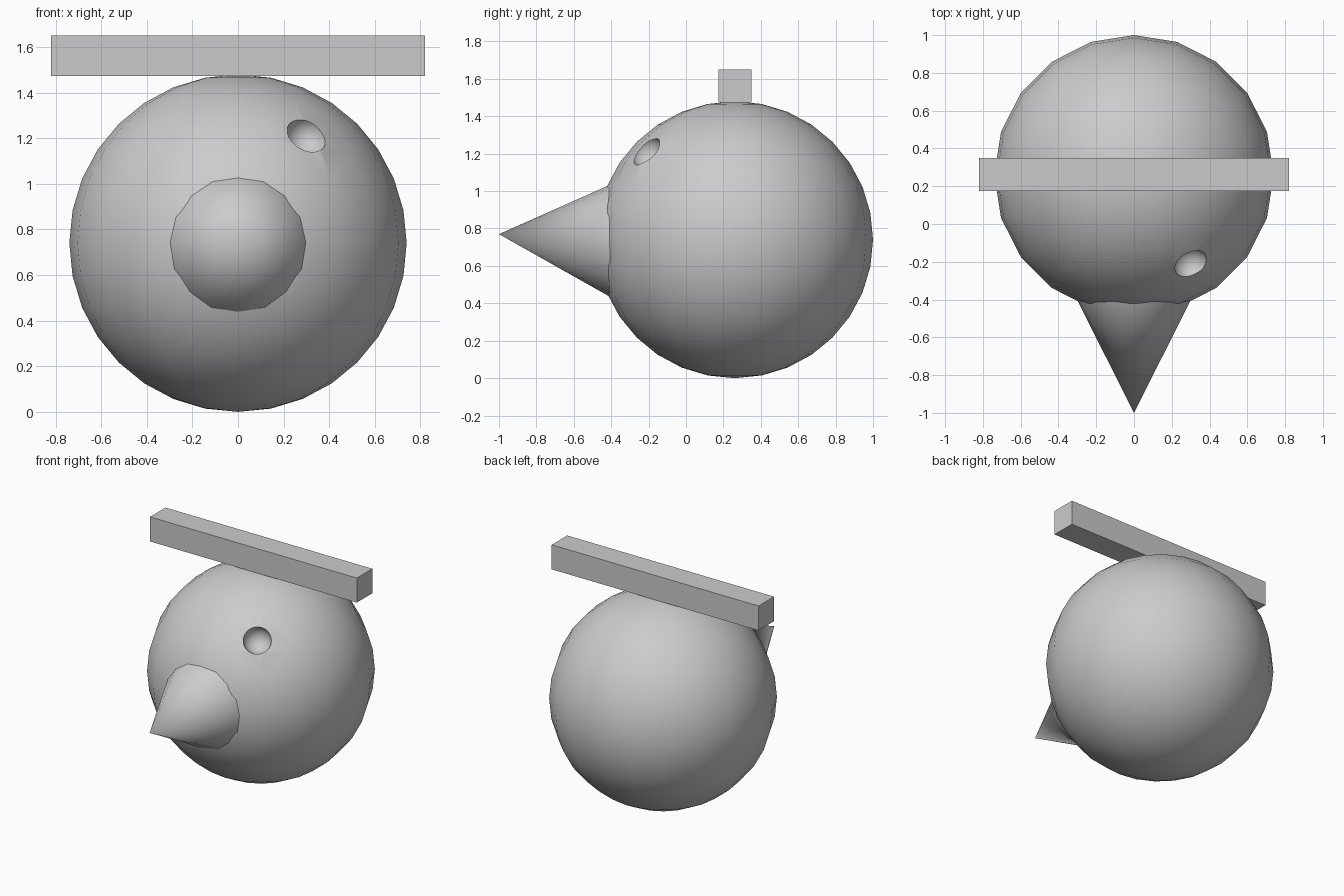
import bpy
from mathutils import Vector

if "Cube" in bpy.data.objects:
    bpy.data.objects.remove(bpy.data.objects["Cube"])

def finish(name, smooth=True):
    ob = bpy.context.object
    ob.name = name
    if smooth:
        bpy.ops.object.shade_smooth_by_angle(angle=0.7)
    return ob

CENTRE, R = Vector((0, 0.26, 0.74)), 0.74

# Round head
bpy.ops.mesh.primitive_uv_sphere_add(segments=20, ring_count=16, radius=R, location=CENTRE)
head = finish("head", smooth=False)

# Single hollow eye socket, scooped out of the head
eye_dir = Vector((0.30, -0.47, 0.47)).normalized()
bpy.ops.mesh.primitive_uv_sphere_add(segments=32, ring_count=16, radius=0.092,
                                     location=CENTRE + eye_dir * (R - 0.008))
cutter = finish("eye_socket_cutter", smooth=False)
cutter.hide_render = True
cut = head.modifiers.new("eye_socket", 'BOOLEAN')
cut.operation = 'DIFFERENCE'
cut.solver = 'EXACT'
cut.object = cutter
bpy.context.view_layer.objects.active = head
bpy.ops.object.modifier_apply(modifier=cut.name)
bpy.data.objects.remove(cutter)
bpy.ops.object.select_all(action='DESELECT')
head.select_set(True)
finish("head")

# Cone beak, slightly tilted, its base sunk into the head
tip, base = Vector((0, -1.0, 0.77)), Vector((0, -0.38, 0.74))
axis = tip - base
bpy.ops.mesh.primitive_cone_add(vertices=16, radius1=0.312, radius2=0, depth=axis.length,
                                location=(tip + base) / 2,
                                rotation=axis.to_track_quat('Z', 'Y').to_euler())
finish("beak")

# Square bar resting on top
bpy.ops.mesh.primitive_cube_add(size=1, location=(0, 0.262, 1.562))
bpy.context.object.scale = (1.64, 0.175, 0.176)
bpy.ops.object.transform_apply(location=False, rotation=False, scale=True)
finish("top_bar", smooth=False)
